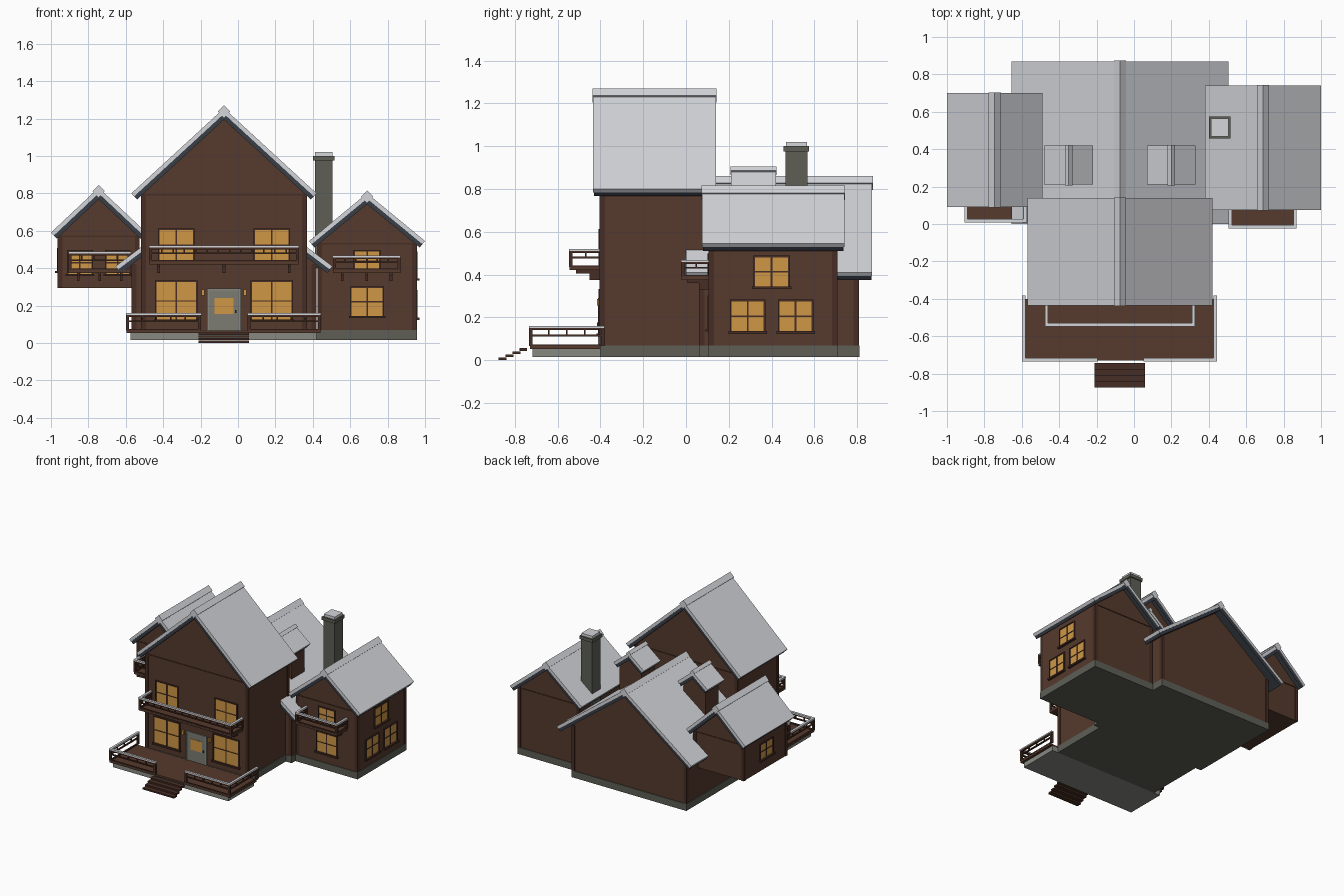
import bpy, bmesh, math
from mathutils import Vector

if "Cube" in bpy.data.objects:
    bpy.data.objects.remove(bpy.data.objects["Cube"])


def material(name, r, g, b):
    m = bpy.data.materials.new(name)
    m.use_nodes = True
    m.diffuse_color = (r, g, b, 1)
    m.node_tree.nodes["Principled BSDF"].inputs["Base Color"].default_value = (r, g, b, 1)
    return m


wood = material("brown_wood", .092, .042, .026)
trim = material("dark_trim", .062, .027, .017)
snow = material("snow", .66, .67, .7)
slate = material("slate", .04, .048, .062)
stone = material("dark_stone", .112, .114, .094)
concrete = material("pale_concrete", .25, .25, .225)
door_grey = material("door_grey", .2, .2, .175)
glow = material("lit_glass", .62, .31, .06)


def finish(name, bm, mat):
    bmesh.ops.recalc_face_normals(bm, faces=bm.faces)
    mesh = bpy.data.meshes.new(name)
    bm.to_mesh(mesh)
    bm.free()
    mesh.materials.append(mat)
    ob = bpy.data.objects.new(name, mesh)
    bpy.context.collection.objects.link(ob)
    return ob


def boxes(name, mat, items):
    """Joined boxes, each given as x, x, y, y, z, z."""
    bm = bmesh.new()
    for x0, x1, y0, y1, z0, z1 in items:
        made = bmesh.ops.create_cube(bm, size=1)["verts"]
        size = Vector((abs(x1 - x0), abs(y1 - y0), abs(z1 - z0)))
        mid = Vector((x0 + x1, y0 + y1, z0 + z1)) / 2
        for v in made:
            v.co = v.co * size + mid
    return finish(name, bm, mat)


def prism(name, mat, outline, y0, y1):
    """Outline in x and z, extruded along y."""
    bm = bmesh.new()
    face = bm.faces.new([bm.verts.new((x, y0, z)) for x, z in outline])
    out = bmesh.ops.extrude_face_region(bm, geom=[face])["geom"]
    bmesh.ops.translate(bm, vec=(0, y1 - y0, 0),
                        verts=[v for v in out if isinstance(v, bmesh.types.BMVert)])
    return finish(name, bm, mat)


THICK = .045


def roof(name, c, half, eave, peak, y0, y1, cap=.033):
    """Snow layer over a slate layer, with a diamond ridge bar."""
    ang = math.atan2(peak - eave, half)
    s, k = math.sin(ang), math.cos(ang)

    def layer(a, b):
        def edge(t):
            return half - t * s, eave - t * k, peak - t / k
        xa, za, pa = edge(a)
        xb, zb, pb = edge(b)
        return [(c - xa, za), (c, pa), (c + xa, za), (c + xb, zb), (c, pb), (c - xb, zb)]
    prism(name + "_snow", snow, layer(0, .022), y0, y1)
    prism(name + "_slate", slate, layer(.022, THICK), y0 + .004, y1 - .004)
    mid = peak + .015 - cap
    prism(name + "_ridge", snow, [(c - cap, mid), (c, mid + cap), (c + cap, mid), (c, mid - cap)],
          y0 - .003, y1 + .003)
    return peak - THICK / k, math.tan(ang)


def house(name, c, wall, half, eave, peak, y0, y1, base, over, gable=True):
    """Gabled block: walls, roof, corner posts and gable boards."""
    apex, slope = roof(name + "_roof", c, half, eave, peak, y0 - over, y1 + over)
    top = apex - wall * slope
    prism(name + "_walls", wood, [(c - wall, base), (c + wall, base), (c + wall, top),
                                  (c, apex), (c - wall, top)], y0, y1)
    p, w = .004, .022
    bits = []
    for sx in (-1, 1):
        x = c + sx * wall
        for y, sy in ((y0, -1), (y1, 1)):
            bits.append((x - sx * w, x + sx * p, y - sy * w, y + sy * p, base, top))
    if gable:
        for y, sy in ((y0, -1), (y1, 1)):
            bits.append((c - wall, c + wall, y, y + sy * p, top, top + .008))
    boxes(name + "_trim", trim, bits)


# Four gabled blocks
house("front_house", -.075, .44, .495, .8, 1.255, -.4, .105, .06, .035)
house("rear_house", -.075, .49, .58, .41, .845, .065, .805, .06, .065, False)
house("right_wing", .69, .262, .31, .545, .8, .11, .705, .06, .035)
house("left_wing", -.745, .215, .255, .59, .83, .13, .66, .295, .04)

# Dormers
for side, x in (("right", -.35), ("left", .2)):
    apex, slope = roof(side + "_dormer_roof", x, .13, .785, .89, .21, .42, .02)
    low = apex - .095 * slope
    prism(side + "_dormer_walls", wood, [(x - .095, .5), (x + .095, .5), (x + .095, low),
                                         (x, apex), (x - .095, low)], .235, .395)

# Foundations and deck
boxes("foundation", stone, [(-.52, .37, -.405, .1, .015, .068), (-.57, .42, .06, .81, .015, .068),
                            (.4, .957, .105, .71, .015, .068)])
boxes("deck_base", concrete, [(-.575, .42, -.717, -.4, .015, .052)])
boxes("deck_floor", wood, [(-.595, .44, -.73, -.4, .052, .066)])
boxes("stairs", trim, [(-.21, .06, -.875 + i * .032, -.838 + i * .032, i * .0145, i * .0145 + .012)
                       for i in range(4)])

# Chimney
boxes("chimney", stone, [(.412, .506, .466, .567, .4, .98), (.402, .516, .456, .575, .975, 1)])
boxes("chimney_snow", snow, [(.412, .506, .468, .565, 1, 1.02)])


def railing(name, path, z, height, spacing=.075):
    """Posts, two rails, short balusters and a snow cap along a path."""
    bars, caps = [], []
    top, r = z + height, .006

    def bar(a, b, z0, z1, pad):
        return (min(a[0], b[0]) - pad, max(a[0], b[0]) + pad,
                min(a[1], b[1]) - pad, max(a[1], b[1]) + pad, z0, z1)
    for p in path:
        bars.append(bar(p, p, z, top - .01, .008))
    for a, b in zip(path, path[1:]):
        bars.append(bar(a, b, top - .02, top - .01, r))
        bars.append(bar(a, b, z + height * .48, z + height * .48 + .008, r))
        bars.append(bar(a, b, z, z + .008, r))
        caps.append(bar(a, b, top - .01, top, .009))
        va, vb = Vector(a), Vector(b)
        n = max(2, round((vb - va).length / spacing))
        for i in range(1, n):
            q = va.lerp(vb, i / n)
            bars.append(bar(q, q, z + height * .48, top - .015, .004))
    boxes(name, trim, bars)
    boxes(name + "_snow", snow, caps)


# Deck railings, one each side of the stairs
railing("deck_rail_right", [(-.59, -.39), (-.59, -.725), (-.205, -.725)], .066, .094)
railing("deck_rail_left", [(.435, -.39), (.435, -.725), (.06, -.725)], .066, .094)


def balcony(name, x0, x1, y0, wall, z, top):
    boxes(name + "_floor", wood, [(x0, x1, y0, wall, z, z + .015)])
    e = .007
    railing(name + "_rail", [(x0 + e, wall), (x0 + e, y0 + e), (x1 - e, y0 + e), (x1 - e, wall)],
            z + .015, top - z - .015, .06)
    mid, reach = (x0 + x1) / 2, (x1 - x0) / 2 - .05
    bits = []
    for x in (mid - reach, mid, mid + reach):
        bits.append((x - .007, x + .007, y0 + .03, wall, z - .015, z))
        bits.append((x - .007, x + .007, wall - .05, wall, z - .045, z - .015))
    boxes(name + "_brackets", trim, bits)


balcony("front_balcony", -.475, .325, -.545, -.4, .42, .52)
balcony("right_balcony", .508, .868, -.022, .11, .375, .468)
balcony("left_balcony", -.905, -.575, .01, .13, .375, .488)


def window(name, facing, wall, u, z0, z1, width):
    """Glass plate with cross bars, slim frame and a sill."""
    def plate(a, b, d, low, high):
        if facing == "front":
            return (a, b, wall - d, wall, low, high)
        sign = 1 if facing == "left" else -1
        return (wall, wall + sign * d, a, b, low, high)
    h, m, f = width / 2, (z0 + z1) / 2, .008
    boxes(name + "_glass", glow, [plate(u - h, u + h, .004, z0, z1)])
    boxes(name + "_frame", trim, [
        plate(u - h - f, u - h, .009, z0, z1 + f), plate(u + h, u + h + f, .009, z0, z1 + f),
        plate(u - h, u + h, .009, z1, z1 + f), plate(u - .004, u + .004, .007, z0, z1),
        plate(u - h, u + h, .007, m - .003, m + .003),
        plate(u - h - .015, u + h + .015, .018, z0 - .012, z0)])


# Front windows, mirrored about the door
for side, s in (("right", -1), ("left", 1)):
    window(side + "_lower_window", "front", -.4, -.075 + s * .255, .125, .325, .21)
    window(side + "_upper_window", "front", -.4, -.075 + s * .255, .44, .605, .18)
    window(side + "_balcony_window", "front", .13, -.744 + s * .101, .37, .488, .122)
    window(side + "_side_window", "left", .952, .4 + s * .112, .135, .275, .15)
    lamp = -.075 + s * .113
    boxes(side + "_lamp", glow, [(lamp - .008, lamp + .008, -.415, -.4, .255, .285)])
window("wing_upper_window", "front", .11, .69, .385, .49, .13)
window("wing_lower_window", "front", .11, .69, .145, .295, .165)
window("side_upper_window", "left", .952, .4, .345, .48, .155)
window("end_window", "right", -.96, .385, .385, .5, .15)

# Door
boxes("door", door_grey, [(-.155, .005, -.406, -.4, .066, .28)])
boxes("door_frame", concrete, [(-.165, -.155, -.412, -.4, .066, .29), (.005, .015, -.412, -.4, .066, .29),
                               (-.165, .015, -.412, -.4, .28, .29)])
boxes("door_glass", glow, [(-.125, -.025, -.409, -.4, .155, .24)])
boxes("door_handle", slate, [(-.015, -.007, -.416, -.4, .16, .175)])
